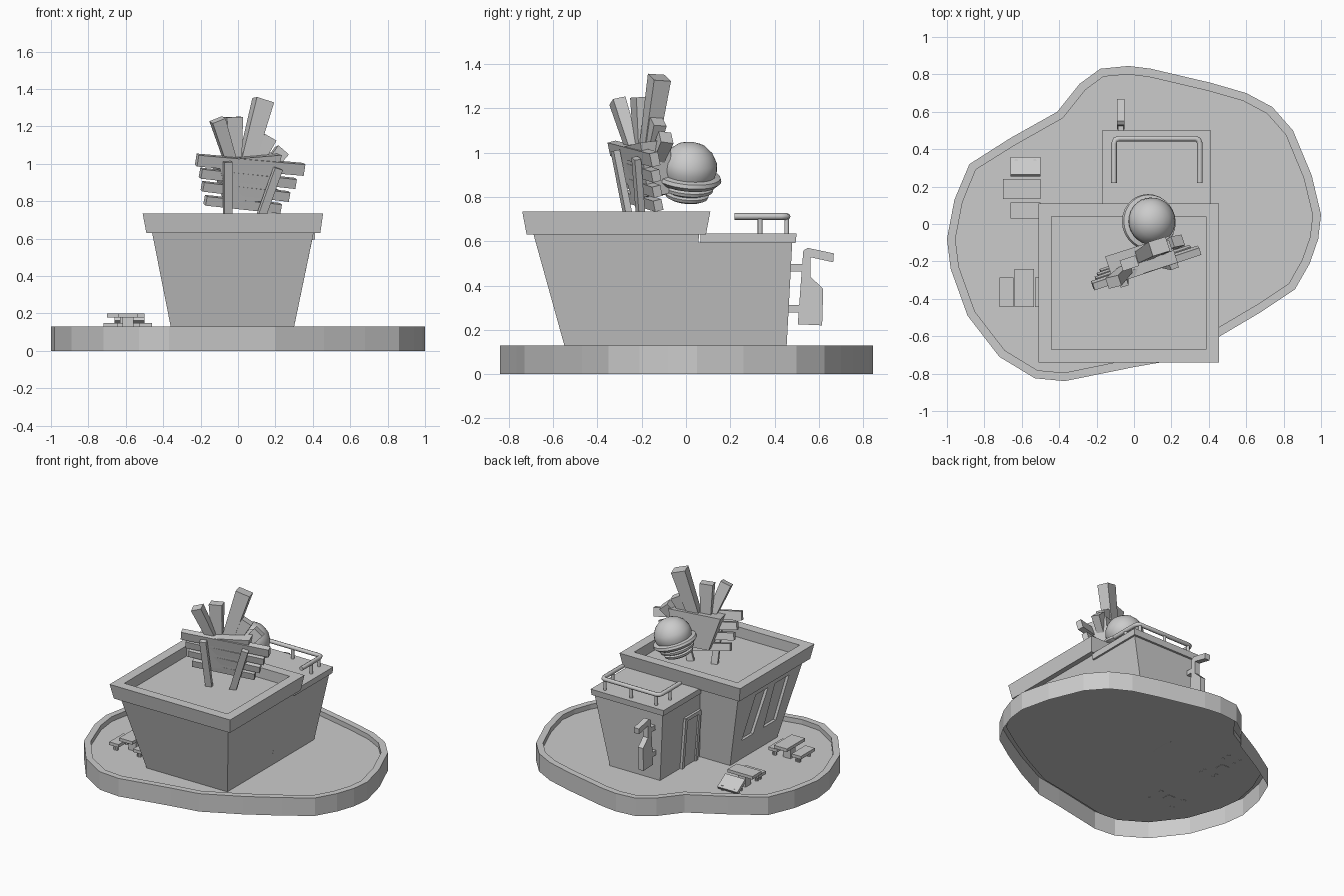
import bpy, bmesh, math
from mathutils import Vector, Matrix

if "Cube" in bpy.data.objects:
    bpy.data.objects.remove(bpy.data.objects["Cube"])


def finish(name, bm, smooth=False):
    bmesh.ops.recalc_face_normals(bm, faces=bm.faces)
    me = bpy.data.meshes.new(name)
    bm.to_mesh(me)
    bm.free()
    ob = bpy.data.objects.new(name, me)
    bpy.context.collection.objects.link(ob)
    if smooth:
        bpy.ops.object.select_all(action='DESELECT')
        bpy.context.view_layer.objects.active = ob
        ob.select_set(True)
        bpy.ops.object.shade_smooth_by_angle(angle=math.radians(40))
    return ob


def loft(name, low, high, inset=0, depth=0):
    """Prism between two matching loops, optionally with a sunken top."""
    bm = bmesh.new()
    a = [bm.verts.new(p) for p in low]
    b = [bm.verts.new(p) for p in high]
    n = len(a)
    bm.faces.new(a[::-1])
    top = bm.faces.new(b)
    for i in range(n):
        j = (i + 1) % n
        bm.faces.new((a[i], a[j], b[j], b[i]))
    if inset:
        bm.normal_update()
        bmesh.ops.inset_region(bm, faces=[top], thickness=inset)
        sink(bm, top, depth)
    return finish(name, bm)


def sink(bm, face, depth):
    r = bmesh.ops.extrude_face_region(bm, geom=[face])
    vs = [v for v in r['geom'] if isinstance(v, bmesh.types.BMVert)]
    bmesh.ops.translate(bm, verts=vs, vec=(0, 0, -depth))
    if face.is_valid:
        bmesh.ops.delete(bm, geom=[face], context='FACES_ONLY')


def rect(x0, x1, y0, y1, z):
    return [(x0, y0, z), (x1, y0, z), (x1, y1, z), (x0, y1, z)]


def block(name, x0, x1, y0, y1, z0, z1):
    return loft(name, rect(x0, x1, y0, y1, z0), rect(x0, x1, y0, y1, z1))


def bar(name, p, q, w, t, up=(0, 0, 1), taper=1):
    """Rectangular bar from p to q: w along up, t across."""
    p, q = Vector(p), Vector(q)
    d = (q - p).normalized()
    side = Vector(up).cross(d).normalized()
    u = d.cross(side)
    ring = [(-1, -1), (1, -1), (1, 1), (-1, 1)]
    return loft(name, [p + (u * w * i + side * t * j) / 2 * taper for i, j in ring],
                [q + (u * w * i + side * t * j) / 2 for i, j in ring])


def cylinder(name, x, y, z0, z1, r, seg=10):
    bm = bmesh.new()
    bmesh.ops.create_cone(bm, cap_ends=True, segments=seg, radius1=r, radius2=r, depth=z1 - z0,
                          matrix=Matrix.Translation((x, y, (z0 + z1) / 2)))
    return finish(name, bm, True)


# Irregular island base: rim, sunken floor, open underneath
FLOOR = 0.095
outline = [(1, .05), (.985, -.08), (.94, -.21), (.86, -.35), (.68, -.47), (.46, -.6), (.2, -.73), (0, -.765),
           (-.37, -.84), (-.53, -.825), (-.72, -.71), (-.89, -.49), (-.98, -.24), (-1, -.08), (-.96, .13),
           (-.88, .32), (-.66, .46), (-.41, .6), (-.29, .75), (-.18, .83), (-.03, .845), (.09, .83),
           (.41, .755), (.6, .7), (.74, .625), (.85, .5), (.95, .26)]
bm = bmesh.new()
vs = [bm.verts.new((x, y, .13)) for x, y in outline[::-1]]
top = bm.faces.new(vs[::-1])
bm.normal_update()
low = [bm.verts.new((v.co.x, v.co.y, 0)) for v in vs]
for i in range(len(vs)):
    j = (i + 1) % len(vs)
    bm.faces.new((vs[i], vs[j], low[j], low[i]))
bm.normal_update()
bmesh.ops.inset_region(bm, faces=[top], thickness=.045)
sink(bm, top, .13 - FLOOR)
finish("base", bm)

# Main building with flared parapet
main = loft("main_walls", rect(-.353, .293, -.54, 0, FLOOR), rect(-.46, .405, -.69, .06, .635))
loft("main_parapet", rect(-.49, .44, -.72, .09, .63), rect(-.51, .455, -.74, .11, .735), .098, .075)

# Lower rear annex
loft("annex_walls", rect(-.11, .293, -.05, .453, FLOOR), rect(-.15, .397, -.05, .48, .595))
loft("annex_trim", rect(-.165, .41, .065, .495, .592), rect(-.17, .413, .065, .5, .635))


# Slanted windows recessed into the left wall
def wall_x(z):
    return -.353 - .198 * (z - FLOOR)


for k, (b0, b1, t0, t1) in enumerate([(-.22, -.09, -.30, -.16), (-.48, -.34, -.54, -.38)]):
    pts = [(b0, .25), (b1, .25), (t1, .57), (t0, .57)]
    cut = loft(f"window_cutter_{k}", [(wall_x(z) - .05, y, z) for y, z in pts],
               [(wall_x(z) + .02, y, z) for y, z in pts])
    cut.hide_render = True
    cut.hide_viewport = True
    mod = main.modifiers.new("window", 'BOOLEAN')
    mod.object = cut
    mod.solver = 'EXACT'

# Door frame and panel on the annex left wall
for name, y, z0, z1 in [("door_post_back", .215, FLOOR, .46), ("door_post_front", .06, FLOOR, .46)]:
    bar(name, (-.114, y, z0), (-.143, y, z1), .025, .03, (0, 1, 0))
bar("door_lintel", (-.142, .05, .455), (-.142, .225, .455), .025, .03)
bar("door_panel", (-.108, .1375, FLOOR), (-.136, .1375, .45), .13, .02, (0, 1, 0))

# Roof railing
cu = bpy.data.curves.new("roof_railing", 'CURVE')
cu.dimensions = '3D'
cu.bevel_depth = .015
cu.bevel_resolution = 2
cu.use_fill_caps = True
path = [(-.107, .22), (-.107, .43), (-.1, .45), (-.08, .457), (.33, .457), (.345, .45), (.352, .43), (.352, .22)]
sp = cu.splines.new('POLY')
sp.points.add(len(path) - 1)
for pt, (x, y) in zip(sp.points, path):
    pt.co = (x, y, .712, 1)
bpy.context.collection.objects.link(bpy.data.objects.new("roof_railing", cu))
for x, y in [(-.107, .335), (.352, .335), (-.08, .455), (.12, .455), (.33, .455)]:
    cylinder("railing_post", x, y, .63, .712, .011)

# Hanging wall bracket sign on the annex rear
shape = [(.505, .225), (.615, .22), (.62, .385), (.562, .44), (.562, .528), (.665, .505), (.668, .545),
         (.55, .57), (.53, .558), (.52, .43)]
loft("wall_sign", [(-.09, y, z) for y, z in shape], [(-.05, y, z) for y, z in shape])
for z in (.295, .48):
    block("sign_mount", -.085, -.055, .45, .53, z - .017, z + .017)


# Picnic tables: flat tops, benches and short legs
def furniture(name, x0, x1, y0, y1, z):
    block(name, x0, x1, y0, y1, z - .022, z)
    for x in (x0 + .03, x1 - .03):
        for y in (y0 + .025, y1 - .025):
            cylinder(name + "_leg", x, y, FLOOR - .002, z - .02, .011, 8)


def pedestal_table(name, x0, x1, y0, y1):
    block(name, x0, x1, y0, y1, .178, .2)
    x, y = (x0 + x1) / 2, (y0 + y1) / 2
    block(name + "_pedestal", x - .03, x + .03, y - .03, y + .03, FLOOR - .002, .18)


pedestal_table("rear_table", -.7, -.5, .135, .24)
furniture("rear_table_bench", -.66, -.5, .03, .115, .15)
bar("tilted_bench", (-.66, .305, .14), (-.5, .305, .14), .022, .11, (0, .55, .83))
for x in (-.63, -.53):
    for y in (.275, .335):
        cylinder("tilted_bench_leg", x, y, FLOOR - .002, .13, .011, 8)
pedestal_table("front_table", -.64, -.535, -.445, -.24)
furniture("front_table_bench", -.72, -.645, -.445, -.285, .15)
furniture("front_table_bench", -.53, -.46, -.445, -.285, .15)

# Roof display: slatted board on two posts
lean = (.08, -.23, 1)
slats = [(-.22, .35, -.33, -.14, 1.02, .97, .062), (-.20, .305, -.305, -.135, .95, .895, .052),
         (-.19, .27, -.285, -.13, .88, .825, .05), (-.175, .225, -.265, -.125, .805, .762, .05)]
for x0, x1, y0, y1, z0, z1, h in slats:
    bar("slat", (x0, y0, z0), (x1, y1, z1), h, .04, lean)
bar("left_board_post", (-.055, -.25, .655), (-.055, -.32, 1.01), .045, .03, (1, .33, 0))
bar("right_board_post", (.1, -.2, .655), (.215, -.225, .975), .045, .03, (1, .33, 0))

# Carton and chunky fries
bar("carton", (.05, -.16, .8), (.04, -.19, 1.04), .36, .15, (1, .33, 0), .65)
fries = [((.03, -.18, .95), (.135, -.12, 1.34), .10, .08), ((-.02, -.2, .95), (-.025, -.21, 1.25), .09, .06),
         ((-.02, -.22, .95), (-.11, -.31, 1.235), .075, .06), ((.07, -.17, .95), (.165, -.125, 1.14), .075, .06),
         ((.1, -.16, .9), (.235, -.09, 1.07), .075, .06)]
for p, q, w, t in fries:
    bar("fry", p, q, w, t, (1, .33, 0), .75)

# Tilted burger, turned from one profile
profile = [(0, -.115), (.075, -.115), (.095, -.105), (.1, -.09), (.085, -.083), (.115, -.07), (.118, -.055),
           (.1, -.048), (.13, -.04), (.15, -.02), (.145, -.003), (.12, .003), (.127, .03), (.122, .065),
           (.1, .105), (.065, .135), (.03, .147), (0, .15)]
bm = bmesh.new()
pv = [bm.verts.new((r, 0, z)) for r, z in profile]
es = [bm.edges.new(e) for e in zip(pv, pv[1:])]
bmesh.ops.spin(bm, geom=pv + es, cent=(0, 0, 0), axis=(0, 0, 1), angle=math.tau, steps=28)
bmesh.ops.remove_doubles(bm, verts=bm.verts, dist=.0005)
bm.transform(Matrix.Translation((.085, .012, .9)) @ Matrix.Rotation(math.radians(17), 4, 'Y')
             @ Matrix.Rotation(math.radians(-5), 4, 'X'))
finish("burger", bm, True)
